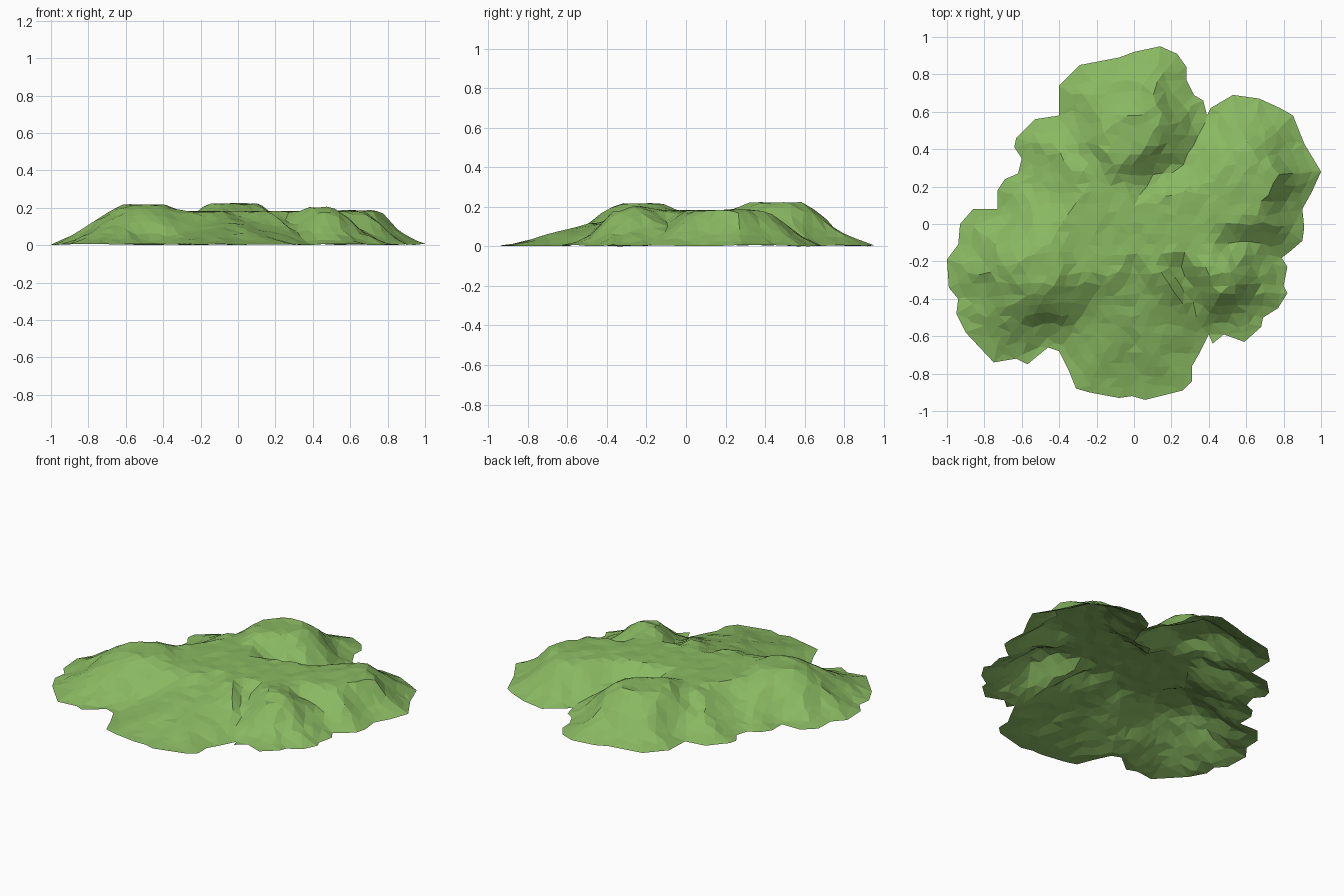
import bpy, math, random
from mathutils import Vector, geometry

if "Cube" in bpy.data.objects:
    bpy.data.objects.remove(bpy.data.objects["Cube"], do_unlink=True)
random.seed(4)

# Ragged foot of the hill, in hundredths, clockwise from the back
FOOT = [(14, 95), (23, 91), (28, 84), (28, 77), (32, 69), (37, 66), (39, 58),
        (41, 62), (53, 69), (67, 67), (78, 62), (85, 58), (91, 43), (100, 28),
        (95, 17), (90, 8), (91, -2), (90, -9), (83, -15), (79, -18), (82, -23),
        (80, -33), (82, -37), (77, -45), (69, -50), (68, -55), (59, -63),
        (48, -59), (42, -64), (40, -59), (35, -69), (31, -76), (31, -84),
        (26, -89), (6, -94), (-1, -92), (-8, -93), (-24, -90), (-31, -88),
        (-35, -78), (-40, -68), (-46, -66), (-57, -75), (-63, -72), (-75, -74),
        (-90, -58), (-95, -48), (-94, -40), (-99, -34), (-100, -19), (-94, -11),
        (-93, 0), (-86, 8), (-73, 8), (-73, 18), (-69, 24), (-62, 27), (-60, 35),
        (-64, 41), (-63, 46), (-53, 56), (-40, 58), (-40, 74), (-29, 85),
        (-8, 89), (0, 92)]
foot = [Vector((x, y)) / 100 for x, y in FOOT]
edges = [(i, (i + 1) % len(foot)) for i in range(len(foot))]

# Width of the outer slope by compass angle in degrees
SLOPES = [(0, .22), (45, .27), (90, .33), (135, .32), (165, .36), (195, .3),
          (225, .36), (270, .62), (305, .3), (335, .3), (360, .22)]
# Mounds: centre, flat radius, width of the fall, height
MOUNDS = [((-.5, -.22), .13, .34, .215), ((.0, .44), .16, .3, .222),
          ((.42, -.26), .08, .32, .203), ((.66, .22), .1, .27, .185)]
# Gullies: outer end, inner end, floor height at both ends, wall steepness
GULLIES = [((.4, .6), (.3, .34), .02, .08, .75), ((.3, .34), (.06, .22), .08, .12, .8),
           ((-.72, .1), (-.42, .2), .04, .11, .6), ((.84, -.15), (.52, -.1), .02, .13, .7),
           ((.4, -.62), (.24, -.25), .01, .13, .8), ((-.44, -.68), (-.2, -.42), .02, .11, .6)]


def clamp(v):
    return max(0.0, min(1.0, v))


def along(p, a, b):
    """Nearest place on a segment, as distance and fraction."""
    a, b = Vector(a), Vector(b)
    t = clamp((p - a).dot(b - a) / (b - a).length_squared)
    return (p - a.lerp(b, t)).length, t


def foot_distance(p):
    return min(along(p, foot[i], foot[j])[0] for i, j in edges)


def inside(p):
    hit = False
    for i, j in edges:
        a, b = foot[i], foot[j]
        if (a.y > p.y) != (b.y > p.y):
            hit ^= p.x < a.x + (p.y - a.y) * (b.x - a.x) / (b.y - a.y)
    return hit


def slope_width(p):
    angle = math.degrees(math.atan2(p.y, p.x)) % 360
    for (a, wa), (b, wb) in zip(SLOPES, SLOPES[1:]):
        if angle <= b:
            return wa + (wb - wa) * (angle - a) / (b - a)


def height(p):
    d = foot_distance(p)
    # flat-topped plateau with a sloping rim
    z = .18 * clamp(d / slope_width(p)) ** 1.2
    for centre, radius, fall, top in MOUNDS:
        rise = clamp(1 - ((p - Vector(centre)).length - radius) / fall)
        z = max(z, top * rise * clamp(d / .2))
    for a, b, low, high, steep in GULLIES:
        gap, t = along(p, a, b)
        z = min(z, low + (high - low) * t + steep * max(0, gap - .02))
    return max(.004, z + random.uniform(-.004, .004))


# Scatter points on a loose triangular grid inside the foot
STEP = .062
points = list(foot)
for row in range(-17, 18):
    for col in range(-18, 19):
        p = Vector((col + row % 2 / 2, row * .87)) * STEP
        p += Vector((random.uniform(-1, 1), random.uniform(-1, 1))) * STEP * .25
        if inside(p) and foot_distance(p) > STEP * .5:
            points.append(p)

flat, _, tris, *_ = geometry.delaunay_2d_cdt(points, edges, [list(range(len(foot)))], 1, 1e-5)
verts = []
for p in flat:
    p = Vector(p)
    on_foot = foot_distance(p) < .001
    verts.append((p.x, p.y, random.uniform(0, .008) if on_foot else height(p)))
lowest = min(v[2] for v in verts)
verts = [(x, y, z - lowest) for x, y, z in verts]

mesh = bpy.data.meshes.new("grassy_hill")
mesh.from_pydata(verts, [], [list(t) for t in tris])
mesh.update()
hill = bpy.data.objects.new("grassy_hill", mesh)
bpy.context.collection.objects.link(hill)

# Keep every facet facing up
if sum(f.normal.z for f in mesh.polygons) < 0:
    mesh.flip_normals()

grass = bpy.data.materials.new("grass_green")
grass.use_nodes = True
grass.diffuse_color = (.25, .48, .12, 1)
grass.node_tree.nodes["Principled BSDF"].inputs["Base Color"].default_value = (.25, .48, .12, 1)
mesh.materials.append(grass)
